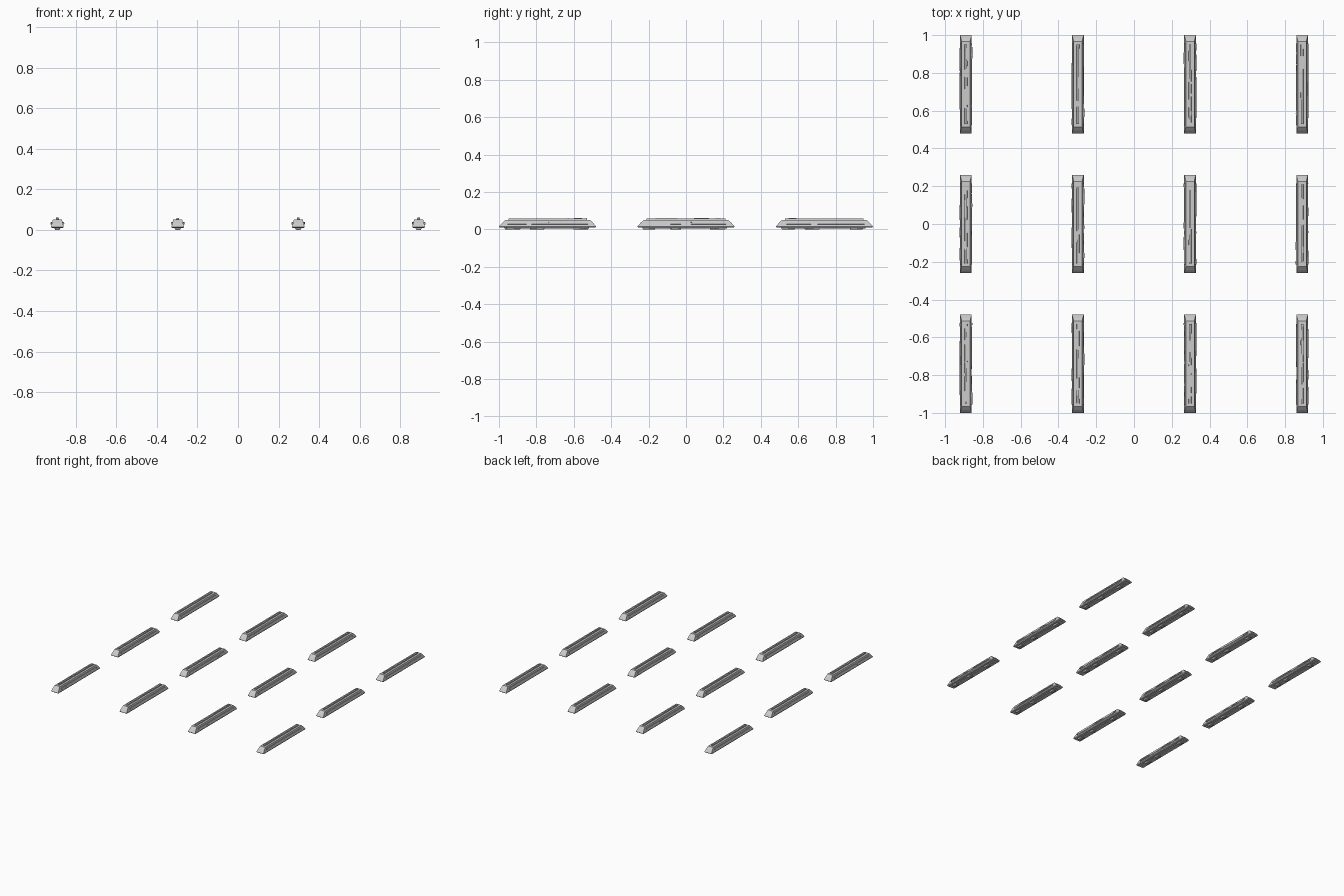
import bpy, bmesh, random
from mathutils import Vector

if "Cube" in bpy.data.objects:
    bpy.data.objects.remove(bpy.data.objects["Cube"])

random.seed(4)


def lofted(name, rings, loc):
    """Flat-shaded solid through matching closed rings of points."""
    bm = bmesh.new()
    loops = [[bm.verts.new(p) for p in ring] for ring in rings]
    n = len(loops[0])
    for a, b in zip(loops, loops[1:]):
        for i in range(n):
            j = (i + 1) % n
            bm.faces.new((a[i], a[j], b[j], b[i]))
    bm.faces.new(loops[0][::-1])
    bm.faces.new(loops[-1])
    bmesh.ops.recalc_face_normals(bm, faces=bm.faces)
    mesh = bpy.data.meshes.new(name)
    bm.to_mesh(mesh)
    bm.free()
    ob = bpy.data.objects.new(name, mesh)
    ob.location = loc
    bpy.context.collection.objects.link(ob)
    return ob


def rect(hx, hy, z):
    return [(-hx, -hy, z), (hx, -hy, z), (hx, hy, z), (-hx, hy, z)]


def rough_strip(name, loc, base, across, out, length, width, height, jitter):
    """Uneven raised strip along y, growing from a face in direction out."""
    base, across, out = Vector(base), Vector(across), Vector(out)
    steps = 8
    rings = []
    for i in range(steps + 1):
        y = (i / steps - 0.5) * length
        if 0 < i < steps:
            y += random.uniform(-0.012, 0.012)
        wl = width / 2 * random.uniform(0.8, 1.15)
        wr = width / 2 * random.uniform(0.8, 1.15)
        h = height - jitter * random.random()
        mid = base + Vector((0, y, 0))
        sunk = out * -0.002
        rings.append([mid - across * wl + sunk, mid + across * wr + sunk,
                      mid + across * wr * 0.8 + out * h,
                      mid - across * wl * 0.8 + out * h])
    return lofted(name, rings, loc)


for x in (-0.89, -0.297, 0.297, 0.89):
    for y in (-0.74, 0, 0.74):
        loc = (x, y, 0)
        # tapered body with a shallow break in its slope
        lofted("bar_body", [rect(0.028, 0.253, 0.009), rect(0.031, 0.26, 0.015),
                            rect(0.0265, 0.245, 0.033), rect(0.022, 0.226, 0.051)], loc)
        # narrow raised ridge on top
        rough_strip("top_ridge", loc, (0, 0, 0.051), (1, 0, 0), (0, 0, 1),
                    0.42, 0.014, 0.009, 0.002)
        # ragged strips on both sloping sides
        for s in (-1, 1):
            rough_strip("side_strip", loc, (s * 0.0265, 0, 0.032), (s * -0.24, 0, 0.97),
                        (s * 0.97, 0, 0.24), 0.43, 0.013, 0.007, 0.004)
        # strip under the body, with small feet reaching the ground
        rough_strip("under_strip", loc, (0, 0, 0.009), (1, 0, 0), (0, 0, -1),
                    0.44, 0.024, 0.005, 0.002)
        for base_y in (-0.19, -0.06, 0.17):
            fy = base_y + random.uniform(-0.03, 0.03)
            foot = [[(px, py + fy, z) for px, py, z in ring] for ring in
                    (rect(0.011, 0.016, 0), rect(0.016, 0.022, 0.010))]
            lofted("foot", foot, loc)
